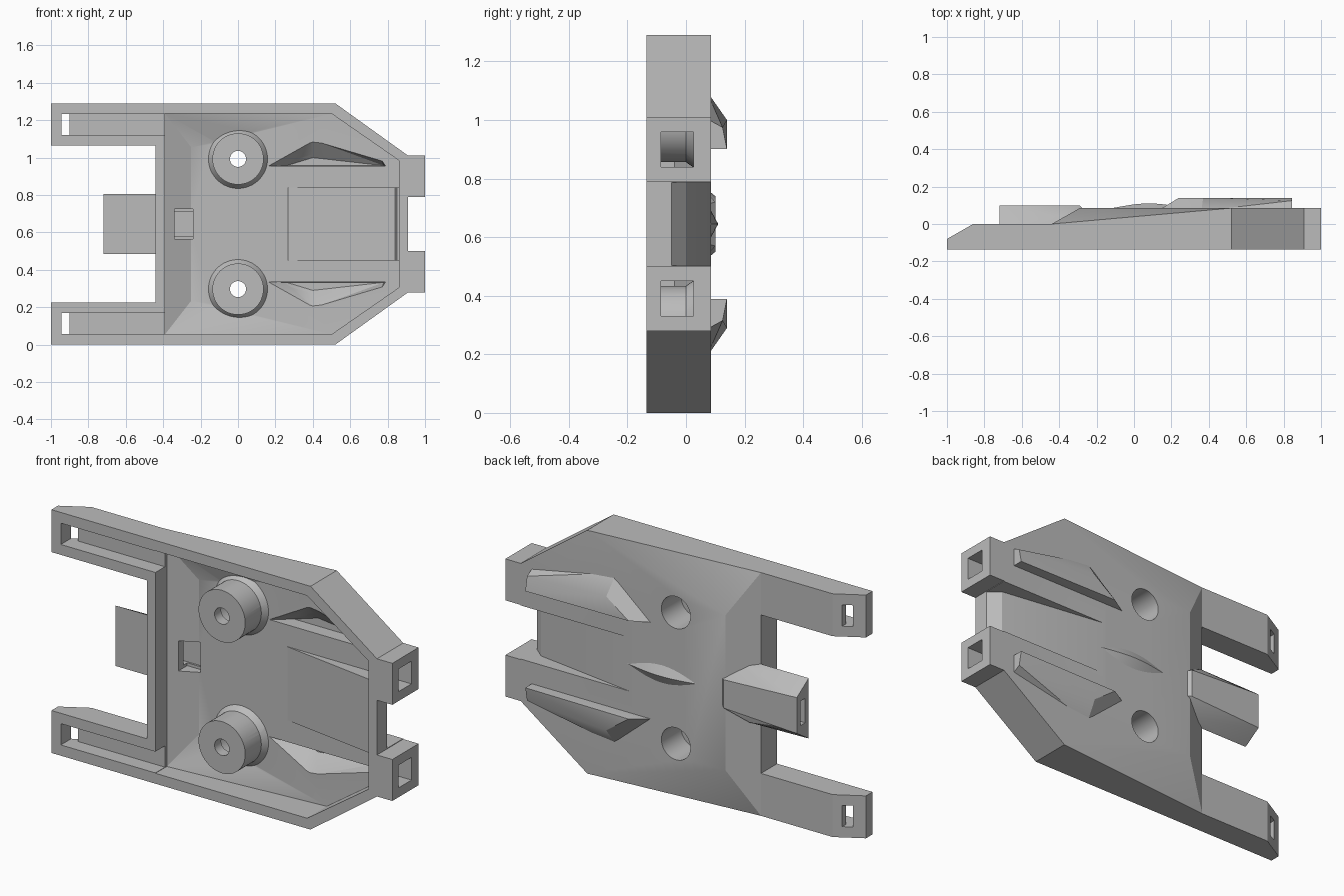
import bpy, bmesh, math
from mathutils import Matrix

cube = bpy.data.objects.get("Cube")
if cube:
    bpy.data.objects.remove(cube, do_unlink=True)

grey = bpy.data.materials.new("plain grey")
grey.use_nodes = True
grey.diffuse_color = (0.5, 0.5, 0.5, 1)
grey.node_tree.nodes["Principled BSDF"].inputs["Base Color"].default_value = (0.5, 0.5, 0.5, 1)

MID = 0.645          # height of the symmetry plane
FRONT = -0.135       # front rim plane
SIDES = (-1, 1)


def finish(name, bm):
    bmesh.ops.recalc_face_normals(bm, faces=bm.faces)
    mesh = bpy.data.meshes.new(name)
    bm.to_mesh(mesh)
    bm.free()
    mesh.materials.append(grey)
    obj = bpy.data.objects.new(name, mesh)
    bpy.context.collection.objects.link(obj)
    return obj


def hull(name, points):
    """Convex solid; heights are given relative to the symmetry plane."""
    bm = bmesh.new()
    for x, y, h in points:
        bm.verts.new((x, y, MID + h))
    res = bmesh.ops.convex_hull(bm, input=bm.verts)
    loose = [v for v in bm.verts if not v.link_faces]
    bmesh.ops.delete(bm, geom=loose, context='VERTS')
    bmesh.ops.dissolve_limit(bm, angle_limit=0.001, verts=bm.verts, edges=bm.edges)
    return finish(name, bm)


def box(name, x, y, h):
    return hull(name, [(a, b, c) for a in x for b in y for c in h])


def prism(name, profile, half):
    """Profile in x and y, extruded along z about the symmetry plane."""
    bm = bmesh.new()
    face = bm.faces.new([bm.verts.new((x, y, MID - half)) for x, y in profile])
    new = bmesh.ops.extrude_face_region(bm, geom=[face])["geom"]
    bmesh.ops.translate(bm, vec=(0, 0, 2 * half),
                        verts=[g for g in new if isinstance(g, bmesh.types.BMVert)])
    return finish(name, bm)


def cylinder(name, r1, r2, y1, y2, h, sides=48):
    """Cylinder or cone along y, radius r1 at y1 and r2 at y2."""
    bm = bmesh.new()
    turn = Matrix.Translation((0, (y1 + y2) / 2, MID + h)) @ Matrix.Rotation(-math.pi / 2, 4, 'X')
    bmesh.ops.create_cone(bm, cap_ends=True, segments=sides, radius1=r1, radius2=r2,
                          depth=y2 - y1, matrix=turn)
    return finish(name, bm)


def boolean(obj, tool, op='DIFFERENCE', keep=False):
    mod = obj.modifiers.new("bool", 'BOOLEAN')
    mod.operation, mod.object, mod.solver = op, tool, 'EXACT'
    bpy.context.view_layer.objects.active = obj
    bpy.ops.object.modifier_apply(modifier=mod.name)
    if not keep:
        bpy.data.objects.remove(tool, do_unlink=True)


def add(obj, tool):
    boolean(obj, tool, 'UNION')


def mirrored(points):
    return [(x, y, s * h) for x, y, h in points for s in SIDES]


def span(s, a, b):
    return (s * a, s * b)


# Main shell: faceted back, open front
shell = hull("shell", mirrored([
    (-0.44, FRONT, 0.645), (0.52, FRONT, 0.645), (0.91, FRONT, 0.365),
    (-0.44, 0, 0.645), (0.52, 0.085, 0.645), (0.91, 0.085, 0.365), (-0.29, 0.085, 0.41)]))

# Arms with chamfered ends, and end sockets
for s in SIDES:
    add(shell, hull("arm", [(x, y, h) for h in span(s, 0.42, 0.645) for x, y in
                            ((-1, FRONT), (-1, -0.08), (-0.86, 0), (-0.4, 0), (-0.4, FRONT))]))
    add(shell, box("socket_block", (0.88, 1.0), (FRONT, 0.085), span(s, 0.145, 0.365)))

# Hollow the shell and arms
boolean(shell, hull("cavity", mirrored([
    (-0.39, -0.3, 0.59), (0.5, -0.3, 0.59), (0.86, -0.3, 0.34),
    (-0.39, -0.04, 0.59), (0.5, 0.03, 0.59), (0.86, 0.03, 0.34), (-0.25, 0.03, 0.41)])))
for s in SIDES:
    boolean(shell, box("arm_channel", (-0.945, -0.3), (-0.3, -0.055), span(s, 0.475, 0.588)))
    boolean(shell, box("arm_slot", (-0.945, -0.9), (-0.3, 0.3), span(s, 0.475, 0.588)))
    boolean(shell, box("socket_hole", (0.8, 1.2), (-0.085, 0.025), span(s, 0.195, 0.315)))

# Sloping recess in the middle of the back
add(shell, prism("recess_floor", [(0.24, 0.05), (0.27, 0.029), (0.84, -0.055), (0.85, -0.11),
                                  (0.89, -0.11), (0.89, 0.05)], 0.195))
boolean(shell, prism("recess", [(0.27, 0.0855), (0.85, 0), (0.91, -0.05), (1.2, -0.05),
                                (1.2, 0.3), (0.27, 0.3)], 0.142))

# Hollow wedge ridges on the back
for s, side in zip(SIDES, ("lower", "upper")):
    ridge = hull(side + "_ridge", [(x, y, s * h) for x, y, h in (
        (0.15, 0.07, 0.256), (0.845, 0.07, 0.256), (0.845, 0.07, 0.36), (0.36, 0.07, 0.455),
        (0.15, 0.085, 0.256), (0.24, 0.14, 0.26), (0.845, 0.14, 0.256),
        (0.845, 0.125, 0.33), (0.37, 0.14, 0.355))])
    hollow = hull("ridge_hollow", [(x, y, s * h) for x, y, h in (
        (0.15, 0.02, 0.31), (0.79, 0.02, 0.31), (0.4, 0.02, 0.45), (0.77, 0.02, 0.34),
        (0.26, 0.1, 0.312), (0.78, 0.1, 0.312), (0.4, 0.1, 0.355))])
    boolean(ridge, hollow, keep=True)
    boolean(shell, hollow)

# Screw bosses with flared bases and rear counterbores
for s in SIDES:
    h = s * 0.348
    add(shell, cylinder("boss", 0.137, 0.137, FRONT, 0.06, h))
    add(shell, cylinder("boss_flare", 0.137, 0.165, 0, 0.04, h))
    boolean(shell, cylinder("screw_hole", 0.043, 0.043, -0.3, 0.3, h, 32))
    boolean(shell, cylinder("counterbore", 0.085, 0.085, -0.08, 0.3, h))

# Latch on the back, with a tunnel opening into the shell
latch = hull("latch", mirrored([
    (-0.72, 0, 0.16), (-0.72, 0.1, 0.095), (-0.38, 0, 0.16), (-0.4, 0.04, 0.145),
    (-0.29, 0.1, 0.075), (-0.27, 0.08, 0.07)]))
for part in (latch, shell):
    boolean(part, box("tunnel", (-0.9, -0.24), (0.03, 0.07), (-0.065, 0.065)))
    boolean(part, box("latch_window", (-0.34, -0.24), (-0.1, 0.06), (-0.08, 0.08)))

# Slim curved fin between the bosses
fin = []
for i in range(13):
    t = i / 12
    bulge = math.sin(math.pi * t)
    x = -0.13 + 0.42 * t
    fin += [(x, 0.08, 0.0), (x, 0.08 + 0.03 * bulge, 0.0),
            (x, 0.083, 0.05 * bulge), (x, 0.083, -0.05 * bulge)]
hull("back_fin", fin)

# Smooth gentle curves, keep hard edges
for obj in bpy.context.scene.objects:
    if obj.type == 'MESH' and grey.name in obj.data.materials:
        bpy.ops.object.select_all(action='DESELECT')
        obj.select_set(True)
        bpy.context.view_layer.objects.active = obj
        bpy.ops.object.shade_smooth_by_angle(angle=math.radians(25))
